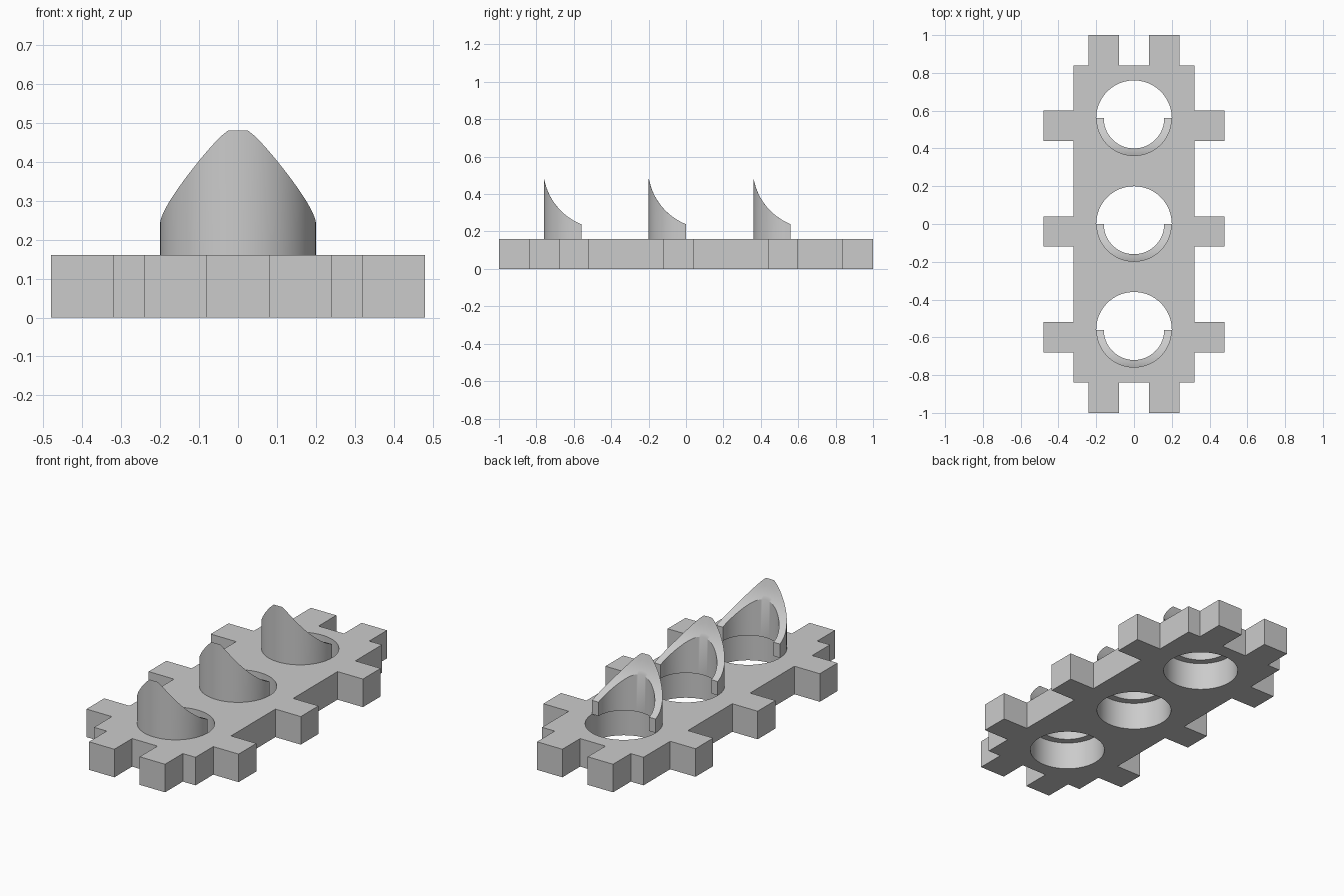
import bpy, bmesh, math

cube = bpy.data.objects.get("Cube")
if cube:
    bpy.data.objects.remove(cube)

THICK, HOLE_R, INNER_R, PEAK = 0.16, 0.20, 0.16, 0.48
CENTRES = (-0.56, 0.0, 0.56)
SEGMENTS = 96

grey = bpy.data.materials.new("light grey")
grey.use_nodes = True
colour = (0.6, 0.6, 0.6, 1)
grey.diffuse_color = colour
grey.node_tree.nodes["Principled BSDF"].inputs["Base Color"].default_value = colour


def make_object(name, bm):
    bmesh.ops.recalc_face_normals(bm, faces=bm.faces)
    mesh = bpy.data.meshes.new(name)
    bm.to_mesh(mesh)
    bm.free()
    mesh.materials.append(grey)
    obj = bpy.data.objects.new(name, mesh)
    bpy.context.collection.objects.link(obj)
    return obj


def smooth(obj):
    bpy.ops.object.select_all(action='DESELECT')
    obj.select_set(True)
    bpy.context.view_layer.objects.active = obj
    bpy.ops.object.shade_smooth_by_angle(angle=math.radians(30))


# Base plate: half outline with end tabs and side tabs, mirrored and extruded
half = [(0.08, -0.84), (0.08, -1), (0.24, -1), (0.24, -0.84), (0.32, -0.84)]
for c in CENTRES:
    low, high = c - 0.12, c + 0.04
    half += [(0.32, low), (0.48, low), (0.48, high), (0.32, high)]
half += [(x, -y) for x, y in reversed(half[:5])]
outline = half + [(-x, y) for x, y in reversed(half)]

bm = bmesh.new()
face = bm.faces.new([bm.verts.new((x, y, 0)) for x, y in outline])
top = bmesh.ops.extrude_face_region(bm, geom=[face])["geom"]
bmesh.ops.translate(bm, vec=(0, 0, THICK),
                    verts=[v for v in top if isinstance(v, bmesh.types.BMVert)])
plate = make_object("base_plate", bm)

# Three round holes through the plate
bm = bmesh.new()
for c in CENTRES:
    made = bmesh.ops.create_cone(bm, cap_ends=True, segments=SEGMENTS,
                                 radius1=HOLE_R, radius2=HOLE_R, depth=1)
    bmesh.ops.translate(bm, vec=(0, c, 0), verts=made["verts"])
cutter = make_object("hole_cutter", bm)
cutter.hide_render = True
mod = plate.modifiers.new("holes", 'BOOLEAN')
mod.operation, mod.solver, mod.object = 'DIFFERENCE', 'EXACT', cutter
bpy.context.view_layer.objects.active = plate
bpy.ops.object.modifier_apply(modifier=mod.name)
bpy.data.objects.remove(cutter)
smooth(plate)


# Height of the scooped rim, a concave arc rising towards the front
def rim_height(y):
    return min(PEAK, 0.54 - math.sqrt(max(0, 0.324 ** 2 - (0.12 - y) ** 2)))


# Half-ring shield: rings of points from the outer wall to the inner wall
def half_ring(name, cy):
    bm = bmesh.new()
    loops = []
    steps = SEGMENTS // 2
    rings = 5
    for i in range(steps + 1):
        a = math.pi + math.pi * i / steps
        section = []
        for j in range(rings):
            r = HOLE_R + (INNER_R - HOLE_R) * j / (rings - 1)
            x, y = r * math.cos(a), r * math.sin(a)
            section.append(bm.verts.new((x, cy + y, rim_height(y))))
        for r in (INNER_R, HOLE_R):
            section.append(bm.verts.new((r * math.cos(a), cy + r * math.sin(a), THICK)))
        loops.append(section)
    count = len(loops[0])
    for a, b in zip(loops, loops[1:]):
        for j in range(count):
            k = (j + 1) % count
            bm.faces.new((a[j], a[k], b[k], b[j]))
    bm.faces.new(loops[0])
    bm.faces.new(loops[-1])
    smooth(make_object(name, bm))


for label, c in zip(("front", "middle", "back"), CENTRES):
    half_ring(label + "_half_ring", c)
